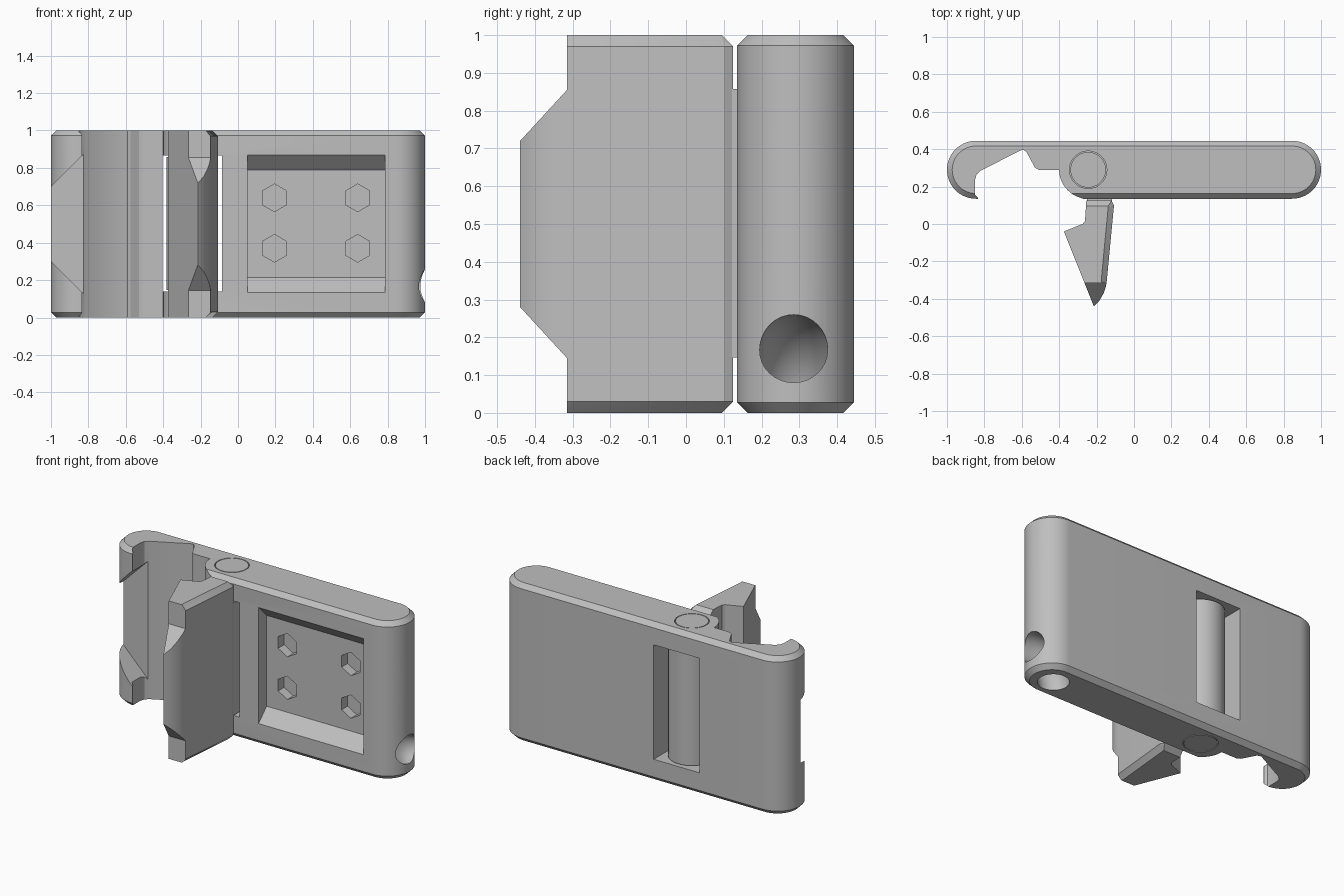
import bpy, bmesh
from math import sin, cos, pi, radians

old = bpy.data.objects.get("Cube")
if old:
    bpy.data.objects.remove(old, do_unlink=True)

grey = bpy.data.materials.new("plain_grey")
grey.use_nodes = True
colour = (0.52, 0.52, 0.52, 1)
grey.diffuse_color = colour
grey.node_tree.nodes["Principled BSDF"].inputs["Base Color"].default_value = colour


def arc(cx, cy, r, start, end, n):
    step = radians(end - start) / n
    return [(cx + r * cos(radians(start) + i * step),
             cy + r * sin(radians(start) + i * step)) for i in range(n + 1)]


def prism(name, pts, axis, lo, hi, chamfer=0, edge_rule=None):
    """Extrude a profile along an axis, optionally chamfering its cap edges."""
    place = {"x": lambda u, v, t: (t, u, v),
             "y": lambda u, v, t: (u, t, v),
             "z": lambda u, v, t: (u, v, t)}[axis]
    bm = bmesh.new()
    rings = [[bm.verts.new(place(u, v, t)) for u, v in pts] for t in (lo, hi)]
    for ring in rings:
        bm.faces.new(ring)
    n = len(pts)
    rim = []
    for i in range(n):
        j = (i + 1) % n
        bm.faces.new((rings[0][i], rings[0][j], rings[1][j], rings[1][i]))
        if edge_rule is None or edge_rule(i):
            rim += [bm.edges.get((r[i], r[j])) for r in rings]
    bmesh.ops.recalc_face_normals(bm, faces=bm.faces[:])
    if chamfer:
        bmesh.ops.bevel(bm, geom=rim, offset=chamfer, segments=1,
                        affect='EDGES', profile=0.5)
    mesh = bpy.data.meshes.new(name)
    bm.to_mesh(mesh)
    bm.free()
    obj = bpy.data.objects.new(name, mesh)
    bpy.context.collection.objects.link(obj)
    mesh.materials.append(grey)
    return obj


def box(name, x0, x1, y0, y1, z0, z1):
    return prism(name, [(x0, y0), (x1, y0), (x1, y1), (x0, y1)], "z", z0, z1)


def combine(target, tool, operation='DIFFERENCE'):
    """Apply a boolean and discard the tool object."""
    tool.hide_render = True
    mod = target.modifiers.new("boolean", 'BOOLEAN')
    mod.operation, mod.solver, mod.object = operation, 'EXACT', tool
    graph = bpy.context.evaluated_depsgraph_get()
    mesh = bpy.data.meshes.new_from_object(target.evaluated_get(graph))
    target.modifiers.clear()
    target.data = mesh
    bpy.data.objects.remove(tool, do_unlink=True)


MID_Y, END_R = 0.29, 0.155
HINGE_X = -0.245

# Body: rounded bar with chamfered rims
outline = (arc(1 - END_R, MID_Y, END_R, -90, 90, 28)
           + arc(END_R - 1, MID_Y, END_R, 90, 270, 28))
body = prism("body", outline, "z", 0, 1, chamfer=0.028)

# Jaw opening beside the hook
jaw = [(-0.835, 0.05), (-0.835, 0.142), (-0.85, 0.155), (-0.85, 0.235),
       (-0.842, 0.265), (-0.82, 0.285), (-0.605, 0.394), (-0.59, 0.396),
       (-0.575, 0.385), (-0.53, 0.302), (-0.51, 0.29)]
jaw += arc(HINGE_X, MID_Y, END_R, 180, 250, 14)
jaw += [(HINGE_X + 0.2, 0.05)]
combine(body, prism("jaw_cutter", jaw, "z", -0.1, 1.1))

# Tapered gap in the hook lip
lip = [(-1.1, 0.4), (-0.8, 0.1), (-0.8, 0.9), (-1.1, 0.6)]
combine(body, prism("lip_cutter", lip, "y", 0, 0.28))

# Hinge window and pin hole
combine(body, box("window_cutter", -0.405, -0.085, 0, 0.6, 0.14, 0.865))
combine(body, prism("pin_cutter", arc(HINGE_X, MID_Y, 0.1, 0, 350, 35),
                    "z", -0.1, 1.1))

# Front recess with sloped top and bottom
recess = [(0.115, 0.115), (0.215, 0.215), (0.215, 0.79), (0.115, 0.89)]
combine(body, prism("recess_cutter", recess, "x", 0.05, 0.785))

# Hexagonal sockets in the recess
for x in (0.195, 0.64):
    for z in (0.37, 0.64):
        combine(body, prism("socket_cutter", arc(x, z, 0.074, 30, 330, 5),
                            "y", 0.18, 0.275))

# Curved cord hole from the end to the underside
bpy.ops.mesh.primitive_torus_add(
    major_segments=64, minor_segments=32, major_radius=0.17,
    minor_radius=0.09, location=(1, 0.285, 0), rotation=(pi / 2, 0, 0))
cord = bpy.context.object
cord.name = "cord_cutter"
cord.data.materials.append(grey)
combine(body, cord)

# Lever: swinging arm, chamfered along its right and hinge sides
arm = [(-0.375, -0.04), (-0.215, -0.44), (-0.185, -0.41), (-0.162, -0.37),
       (-0.15, -0.335), (-0.145, -0.3), (-0.107, 0.1), (-0.12, 0.125),
       (-0.255, 0.125), (-0.262, 0.015), (-0.275, 0.0)]
lever = prism("lever", arm, "z", 0, 1, chamfer=0.03,
              edge_rule=lambda i: 4 <= i <= 7)

# Tapered lever tip
for s in (-1, 1):
    notch = [(-0.6, 0.5 + s * 0.6), (-0.315, 0.5 + s * 0.6),
             (-0.315, 0.5 + s * 0.355), (-0.6, 0.5 + s * 0.045)]
    combine(lever, prism("tip_cutter", notch, "x", -0.6, 0.1))

# Hinge neck and barrel
combine(lever, box("neck", -0.25, -0.118, 0.1, 0.3, 0.147, 0.857), 'UNION')
combine(lever, prism("barrel", arc(HINGE_X, MID_Y, 0.137, 0, 354, 59),
                     "z", 0.147, 0.857), 'UNION')

# Hinge pin
pin = prism("hinge_pin", arc(HINGE_X, MID_Y, 0.095, 0, 350, 35), "z", 0, 1)

# Smooth the rounded surfaces, keep edges crisp
bpy.ops.object.select_all(action='DESELECT')
for obj in (body, lever, pin):
    obj.select_set(True)
    bpy.context.view_layer.objects.active = obj
bpy.ops.object.shade_smooth_by_angle(angle=radians(25))
